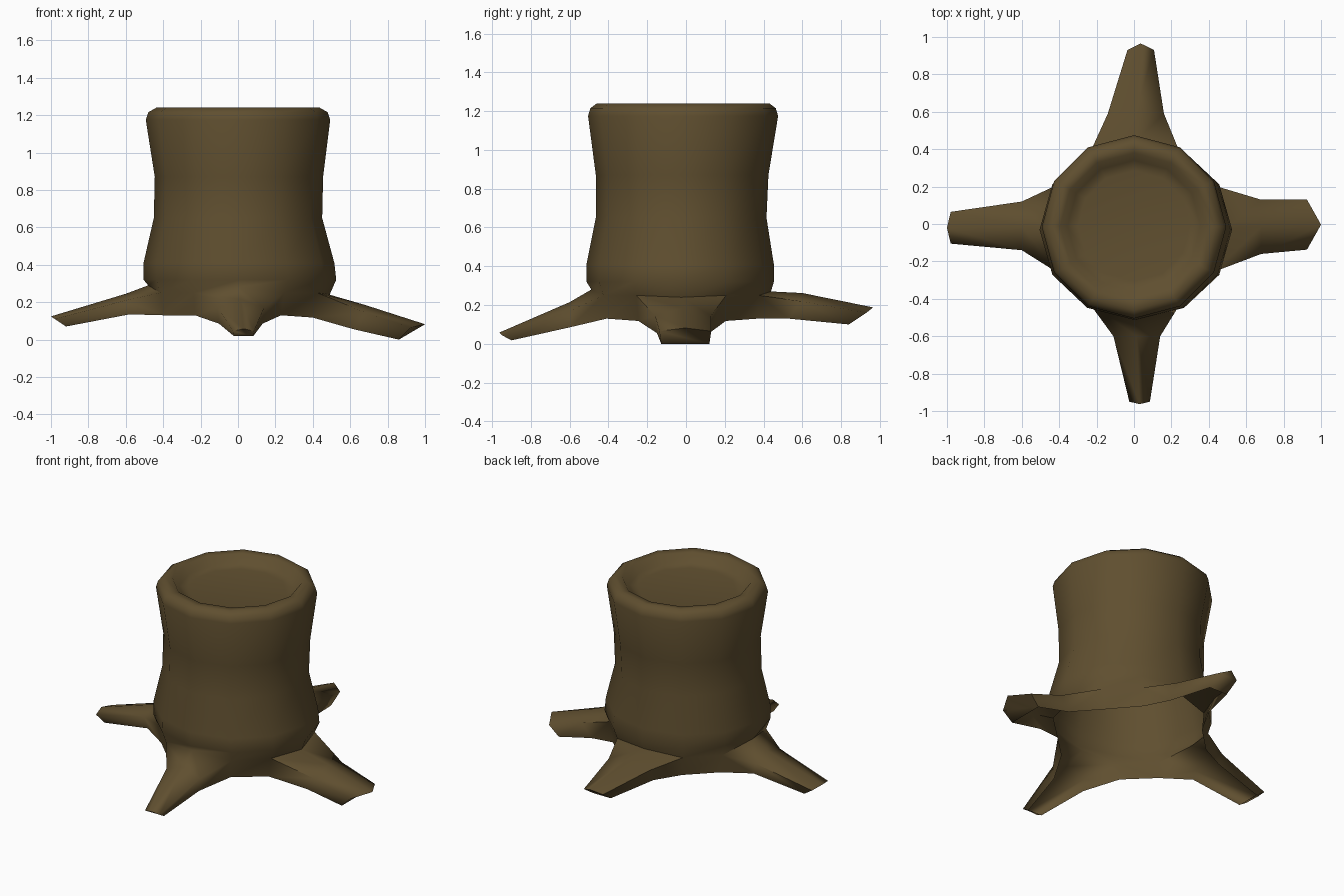
import bpy, bmesh, math

if "Cube" in bpy.data.objects:
    bpy.data.objects.remove(bpy.data.objects["Cube"])

bark = bpy.data.materials.new("brown_bark")
bark.diffuse_color = (0.116, 0.078, 0.029, 1)
bark.use_nodes = True
bark.node_tree.nodes["Principled BSDF"].inputs["Base Color"].default_value = bark.diffuse_color

bm = bmesh.new()


def trunk_ring(cx, cy, rx, ry, heights):
    return [bm.verts.new((cx + rx * math.cos(i * math.pi / 6),
                          cy + ry * math.sin(i * math.pi / 6), heights[i]))
            for i in range(12)]


def skin(a, b, closed):
    """Quads between two rows of vertices."""
    n = len(a)
    for i in range(n if closed else n - 1):
        j = (i + 1) % n
        bm.faces.new((a[i], a[j], b[j], b[i]))


# Trunk: twelve-sided waisted profile, rounded rim and shallow hollow in the top
# (centre x, centre y, radius x, radius y, height)
profile = [
    (0.01, -0.03, 0.515, 0.483, 0.32), (0.005, -0.03, 0.51, 0.483, 0.41),
    (0.00, -0.025, 0.45, 0.44, 0.65), (0.005, -0.02, 0.45, 0.445, 0.87),
    (0.00, -0.015, 0.493, 0.49, 1.175), (0.00, -0.015, 0.48, 0.478, 1.215),
    (0.00, -0.015, 0.437, 0.445, 1.24), (0.00, -0.01, 0.395, 0.39, 1.235),
    (0.00, -0.01, 0.355, 0.35, 1.185), (0.00, -0.01, 0.30, 0.295, 1.175),
]
# Collar where the roots join; its height varies above each root
collar_z = [0.25] * 12
collar_z[0], collar_z[3], collar_z[6], collar_z[9] = 0.24, 0.27, 0.29, 0.28
foot = {i: bm.verts.new((0.46 * math.cos(i * math.pi / 6),
                         -0.02 + 0.45 * math.sin(i * math.pi / 6),
                         0.118 if i in (1, 11) else 0.13))
        for i in range(12) if i % 3}
collar = trunk_ring(0.005, -0.025, 0.485, 0.463, collar_z)
rings = [collar] + [trunk_ring(*p[:4], [p[4]] * 12) for p in profile]
for a, b in zip(rings, rings[1:]):
    skin(a, b, True)
bm.faces.new(rings[-1])

# Short open-bottomed wall between neighbouring roots
for i in (1, 4, 7, 10):
    bm.faces.new((foot[i], foot[i + 1], collar[i + 1], collar[i]))


# Roots: arched troughs growing out of the trunk, open below, closed at the tip
def root(col, axis, sign, stations):
    r, l = (col - 1) % 12, col + 1
    row = [foot[r], collar[r], collar[col], collar[l], foot[l]]
    if (axis == 'x') == (sign < 0):        # order from side min to side max
        row.reverse()
    for d_low, d_side, d_top, lo, hi, z_low, z_side, z_top in stations:
        mid, w = (lo + hi) / 2, (hi - lo) / 2
        new = []
        for s, d, z in ((-0.93, d_low, z_low), (-1, d_side, z_side),
                        (0, d_top, z_top), (1, d_side, z_side),
                        (0.93, d_low, z_low)):
            p = (sign * d, mid + s * w, z) if axis == 'x' else (mid + s * w, sign * d, z)
            new.append(bm.verts.new(p))
        skin(row, new, False)
        row = new
    bm.faces.new(row)


# (distance low/side/top, side min, side max, height low/side/top)
root(6, 'x', -1, [(0.58, 0.60, 0.60, -0.14, 0.12, 0.135, 0.21, 0.245),
                  (0.92, 0.98, 1.00, -0.105, 0.065, 0.07, 0.11, 0.124)])
root(0, 'x', 1, [(0.62, 0.68, 0.68, -0.16, 0.13, 0.055, 0.145, 0.185),
                 (0.86, 0.925, 1.00, -0.137, 0.13, 0.0, 0.065, 0.082)])
root(9, 'y', -1, [(0.60, 0.60, 0.60, -0.11, 0.14, 0.085, 0.17, 0.215),
                  (0.90, 0.95, 0.963, -0.025, 0.085, 0.018, 0.045, 0.058)])
root(3, 'y', 1, [(0.53, 0.59, 0.60, -0.14, 0.16, 0.13, 0.22, 0.262),
                 (0.84, 0.93, 0.965, -0.035, 0.107, 0.10, 0.16, 0.188)])

bmesh.ops.recalc_face_normals(bm, faces=bm.faces)
mesh = bpy.data.meshes.new("tree_stump")
bm.to_mesh(mesh)
bm.free()
mesh.materials.append(bark)
stump = bpy.data.objects.new("tree_stump", mesh)
bpy.context.collection.objects.link(stump)
stump.select_set(True)
bpy.context.view_layer.objects.active = stump
bpy.ops.object.shade_smooth_by_angle(angle=math.radians(85))
